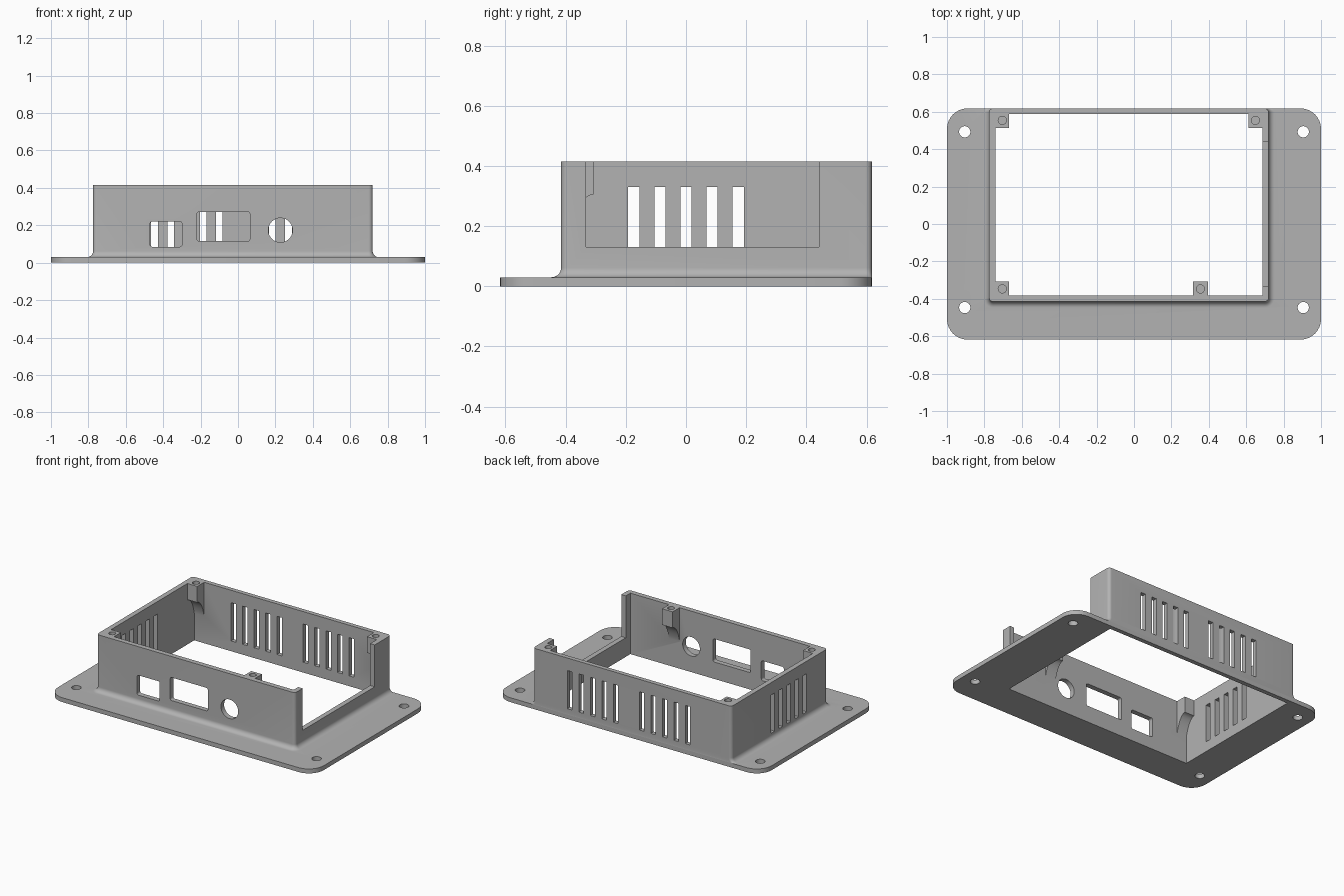
import bpy, bmesh
from math import cos, sin, pi, radians

if "Cube" in bpy.data.objects:
    bpy.data.objects.remove(bpy.data.objects["Cube"], do_unlink=True)

grey = bpy.data.materials.new("plain grey")
grey.use_nodes = True
COLOUR = (0.45, 0.45, 0.45, 1)
grey.diffuse_color = COLOUR
grey.node_tree.nodes["Principled BSDF"].inputs["Base Color"].default_value = COLOUR

# Main dimensions
LEFT, RIGHT, FRONT, BACK = -0.775, 0.72, -0.415, 0.618
WALL, TOP, PLATE, FILLET = 0.034, 0.415, 0.03, 0.032
IN_L, IN_R, IN_F, IN_B = LEFT + WALL, RIGHT - WALL, FRONT + WALL, BACK - 0.03


def rounded(x0, x1, y0, y1, front_r, back_r=None, n=8):
    """Outline of a rectangle with rounded corners, counter-clockwise."""
    back_r = front_r if back_r is None else back_r
    pts = []
    for cx, cy, r, start in ((x1 - front_r, y0 + front_r, front_r, -pi / 2),
                             (x1 - back_r, y1 - back_r, back_r, 0),
                             (x0 + back_r, y1 - back_r, back_r, pi / 2),
                             (x0 + front_r, y0 + front_r, front_r, pi)):
        pts += [(cx + r * cos(start + pi / 2 * i / n),
                 cy + r * sin(start + pi / 2 * i / n)) for i in range(n + 1)]
    return pts


def box(x0, x1, y0, y1):
    return [(x0, y0), (x1, y0), (x1, y1), (x0, y1)]


def circle(cx, cy, r, n=40):
    return [(cx + r * cos(2 * pi * i / n), cy + r * sin(2 * pi * i / n)) for i in range(n)]


def loft(name, loops):
    """Closed solid through loops of equal point count."""
    bm = bmesh.new()
    rings = [[bm.verts.new(p) for p in loop] for loop in loops]
    bm.faces.new(rings[0])
    bm.faces.new(rings[-1])
    for a, b in zip(rings, rings[1:]):
        for i in range(len(a)):
            j = (i + 1) % len(a)
            bm.faces.new((a[i], a[j], b[j], b[i]))
    bmesh.ops.recalc_face_normals(bm, faces=bm.faces)
    mesh = bpy.data.meshes.new(name)
    bm.to_mesh(mesh)
    bm.free()
    mesh.materials.append(grey)
    ob = bpy.data.objects.new(name, mesh)
    bpy.context.collection.objects.link(ob)
    return ob


def prism(name, pts, lo, hi, axis="z"):
    """Extrude a 2D outline along an axis."""
    place = {"x": lambda p, d: (d, p[0], p[1]),
             "y": lambda p, d: (p[0], d, p[1]),
             "z": lambda p, d: (p[0], p[1], d)}[axis]
    return loft(name, [[place(p, d) for p in pts] for d in (lo, hi)])


def combine(target, tool, operation):
    """Apply a boolean and discard the tool."""
    mod = target.modifiers.new("combine", "BOOLEAN")
    mod.operation, mod.solver, mod.object = operation, "EXACT", tool
    graph = bpy.context.evaluated_depsgraph_get()
    result = bpy.data.meshes.new_from_object(target.evaluated_get(graph))
    target.modifiers.clear()
    target.data = result
    bpy.data.objects.remove(tool, do_unlink=True)


def cut(target, pts, lo, hi, axis="z"):
    combine(target, prism("cutter", pts, lo, hi, axis), "DIFFERENCE")


# Mounting flange
housing = prism("housing", rounded(-1, 1, -0.618, BACK, 0.11), 0, PLATE)

# Wall block with a fillet flaring into the flange; the back stays flush
steps = [(FILLET, 0.01)]
for i in range(9):
    a = pi / 2 * i / 8
    steps.append((FILLET * (1 - sin(a)), PLATE + FILLET * (1 - cos(a))))
steps.append((0, TOP))
block = loft("block", [
    [(x, y, z) for x, y in rounded(LEFT - o, RIGHT + o, FRONT - o, BACK, 0.022 + o, 0.022)]
    for o, z in steps])
combine(housing, block, "UNION")

# Hollow interior, open at both ends
cut(housing, box(IN_L, IN_R, IN_F, IN_B), -0.1, 0.6)

# Screw holes in the flange
for x in (-0.905, 0.905):
    for y in (-0.447, 0.493):
        cut(housing, circle(x, y, 0.03), -0.1, 0.1)

# Front openings
cut(housing, rounded(-0.47, -0.3, 0.085, 0.22, 0.012), -0.5, -0.3, "y")
cut(housing, rounded(-0.22, 0.063, 0.115, 0.272, 0.012), -0.5, -0.3, "y")
cut(housing, circle(0.227, 0.174, 0.065), -0.5, -0.3, "y")

# Large side opening
cut(housing, box(-0.332, 0.442, 0.13, 0.6), 0.6, 0.9, "x")

# Vent slots: two groups at the back, one on the closed side
for k in range(-2, 3):
    s = k * 0.0865
    for centre in (-0.273, 0.27):
        cut(housing, box(centre + s - 0.018, centre + s + 0.018, 0.07, 0.33), 0.5, 0.7, "y")
    cut(housing, box(s - 0.019, s + 0.019, 0.07, 0.33), -0.9, -0.7, "x")

# Screw lugs with a curved underside, merged into the walls
SIZE = 0.074
for x0, x1, wall, d in ((IN_L - 0.01, IN_L + SIZE, IN_F, 1),
                        (0.315, 0.395, IN_F, 1),
                        (IN_L - 0.01, IN_L + SIZE, IN_B, -1),
                        (IN_R - SIZE, IN_R + 0.01, IN_B, -1)):
    profile = [(-0.01, TOP), (SIZE, TOP)]
    for i in range(9):
        a = radians(30 + 60 * i / 8)
        profile.append((SIZE * cos(a) / cos(radians(30)),
                        0.305 - 0.24 * (sin(a) - 0.5)))
    profile.append((-0.01, profile[-1][1]))
    # Curve is concave: mirror the arc about its chord
    ends = profile[2], profile[-2]
    profile[2:-1] = [(ends[0][0] + ends[1][0] - u, ends[0][1] + ends[1][1] - z)
                     for u, z in reversed(profile[2:-1])]
    lug = prism("lug", [(wall + d * u, z) for u, z in profile], x0, x1, "x")
    combine(housing, lug, "UNION")
    cx = (max(x0, IN_L) + min(x1, IN_R)) / 2
    cut(housing, circle(cx, wall + d * 0.034, 0.022, 24), 0.31, 0.6)

# Smooth the rounded corners and the fillet only
bpy.ops.object.select_all(action="DESELECT")
housing.select_set(True)
bpy.context.view_layer.objects.active = housing
bpy.ops.object.shade_smooth_by_angle(angle=radians(30))
